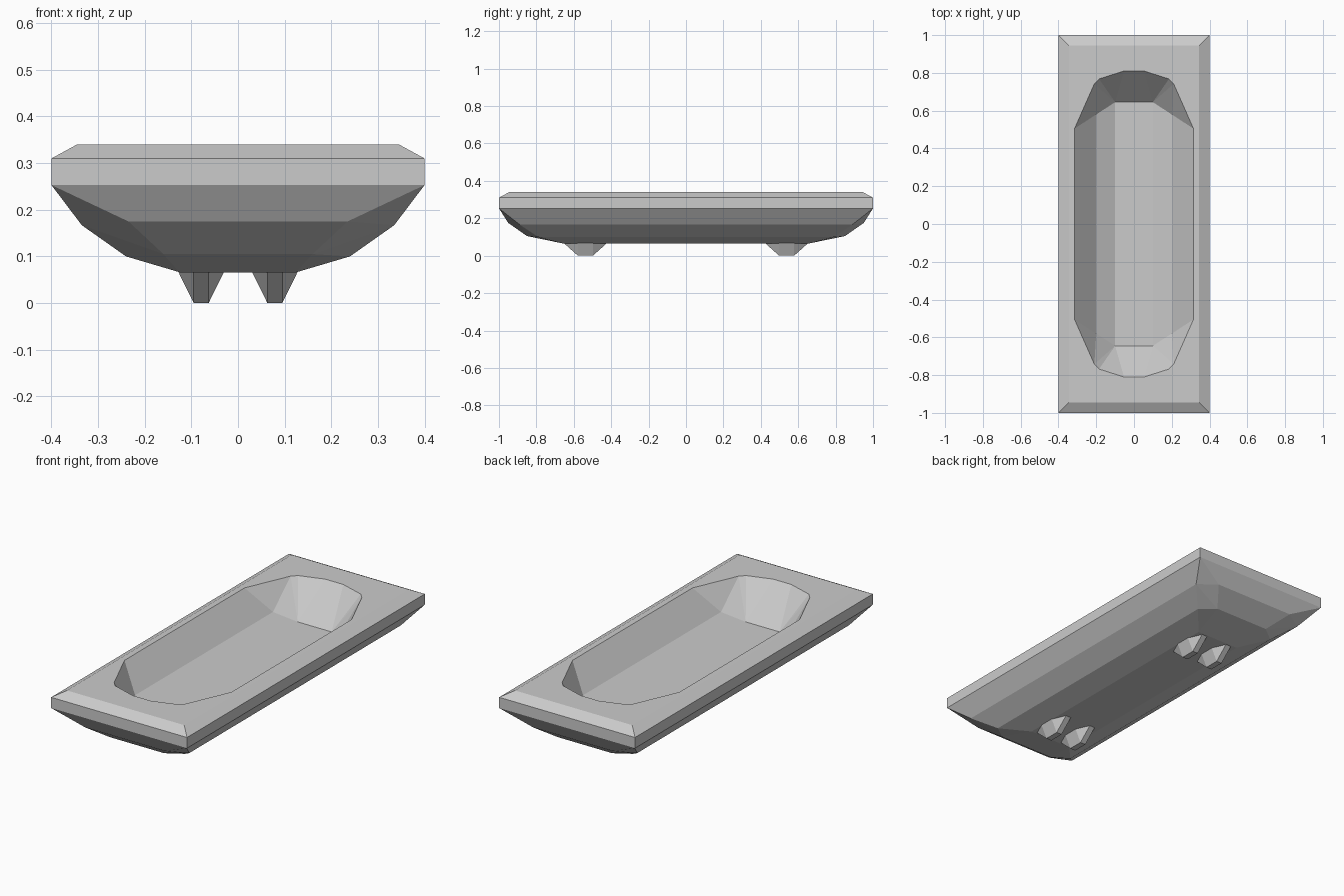
import bpy, bmesh, math

if "Cube" in bpy.data.objects:
    bpy.data.objects.remove(bpy.data.objects["Cube"])

TOP = 0.34


def mirror4(points):
    """Repeat points in all four x/y quadrants."""
    return {(sx * x, sy * y, z) for x, y, z in points for sx in (1, -1) for sy in (1, -1)}


def add_hull(bm, points):
    """Wrap a faceted skin around the points."""
    verts = [bm.verts.new(p) for p in sorted(points)]
    res = bmesh.ops.convex_hull(bm, input=verts)
    loose = [v for v in verts if v.is_valid and not v.link_faces]
    bmesh.ops.delete(bm, geom=loose, context='VERTS')
    return res


def open_top(bm):
    """Remove the flat lid of every skin."""
    lid = [f for f in bm.faces if all(v.co.z > TOP - 1e-4 for v in f.verts)]
    bmesh.ops.delete(bm, geom=lid, context='FACES')


def finish(bm, name):
    bmesh.ops.recalc_face_normals(bm, faces=bm.faces)
    bmesh.ops.dissolve_limit(bm, angle_limit=math.radians(0.5),
                             verts=bm.verts, edges=bm.edges)
    mesh = bpy.data.meshes.new(name)
    bm.to_mesh(mesh)
    bm.free()
    obj = bpy.data.objects.new(name, mesh)
    bpy.context.collection.objects.link(obj)
    return obj


# Tub: outer shell and sunken basin, joined by the flat rim
bm = bmesh.new()
add_hull(bm, mirror4([
    (0.345, 0.945, TOP), (0.4, 1.0, 0.31), (0.4, 1.0, 0.253),
    (0.235, 0.95, 0.175), (0.335, 0.89, 0.167),
    (0.16, 0.85, 0.105), (0.24, 0.79, 0.10),
    (0.125, 0.66, 0.066)]))
add_hull(bm, mirror4([
    (0.053, 0.81, TOP), (0.185, 0.768, TOP), (0.21, 0.742, TOP), (0.315, 0.505, TOP),
    (0.2, 0.58, 0.214), (0.1, 0.645, 0.163)]))
open_top(bm)
rim_edges = [e for e in bm.edges if e.is_boundary]
bmesh.ops.triangle_fill(bm, use_beauty=True, edges=rim_edges, normal=(0, 0, 1))
finish(bm, "bathtub")

# Four tapered feet
for i, (sx, sy) in enumerate([(1, 1), (-1, 1), (1, -1), (-1, -1)]):
    bm = bmesh.new()
    cx, cy = sx * 0.079, sy * 0.538
    pts = set()
    for a in (-1, 1):
        for b in (-1, 1):
            pts.add((cx + a * 0.016, cy + b * 0.04, 0.0))
            pts.add((cx + a * 0.016, cy + b * 0.115, 0.067))
            pts.add((cx + a * 0.049, cy + b * 0.04, 0.067))
    add_hull(bm, pts)
    finish(bm, f"foot_{i + 1}")
